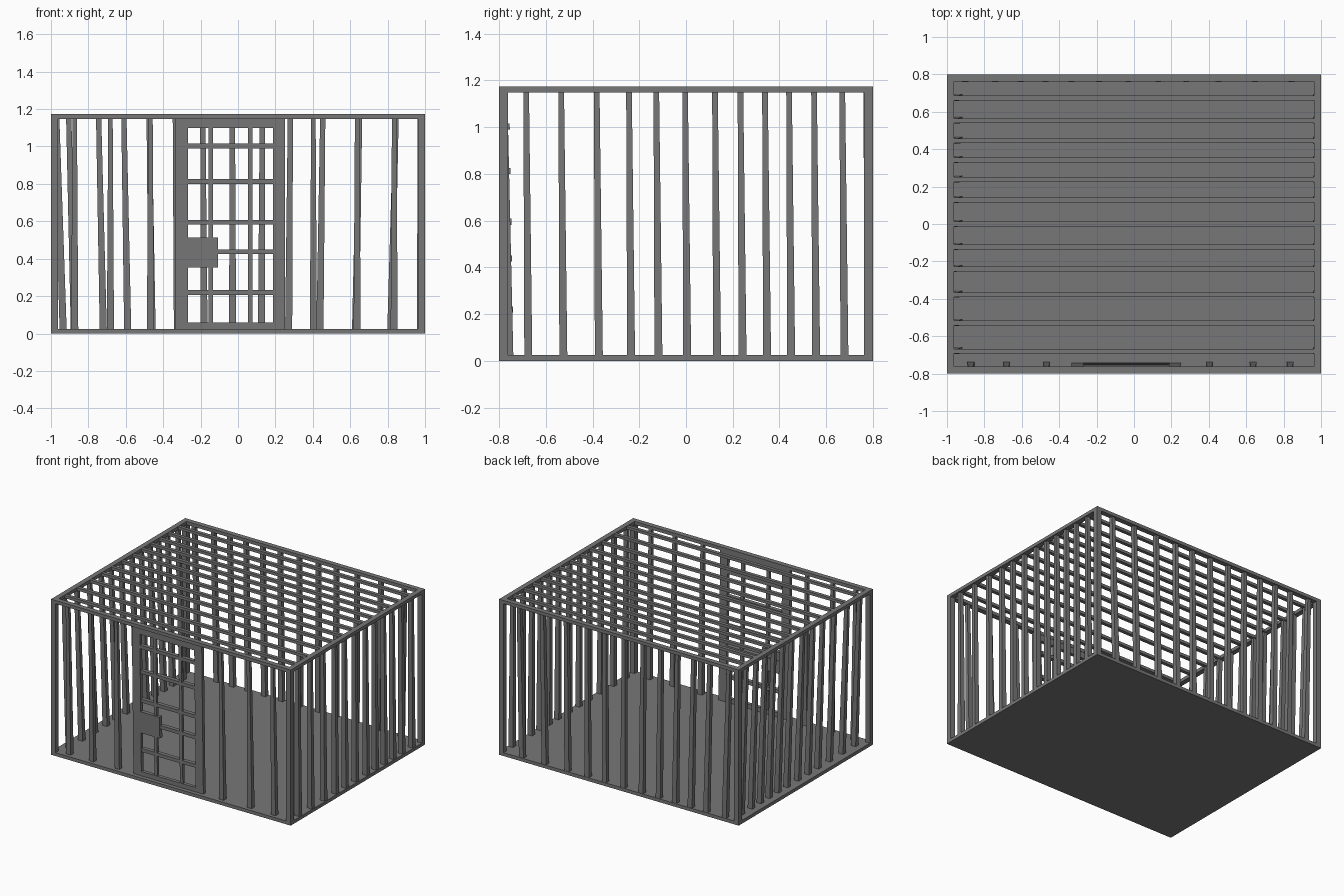
import bpy, bmesh
from mathutils import Vector

if "Cube" in bpy.data.objects:
    bpy.data.objects.remove(bpy.data.objects["Cube"])

# dark iron for every part
iron = bpy.data.materials.new("dark_iron")
iron.diffuse_color = (.185, .185, .185, 1)
iron.use_nodes = True
iron.node_tree.nodes["Principled BSDF"].inputs["Base Color"].default_value = iron.diffuse_color


def mesh_object(name, prisms):
    """Each prism = two rectangles (x0, x1, y0, y1, z), bottom and top, joined into a solid."""
    bm = bmesh.new()
    for lo, hi in prisms:
        rings = []
        for x0, x1, y0, y1, z in (lo, hi):
            rings.append([bm.verts.new(Vector(p)) for p in
                          ((x0, y0, z), (x1, y0, z), (x1, y1, z), (x0, y1, z))])
        b, t = rings
        bm.faces.new(b[::-1])
        bm.faces.new(t)
        for i in range(4):
            j = (i + 1) % 4
            bm.faces.new((b[i], b[j], t[j], t[i]))
    me = bpy.data.meshes.new(name)
    bm.to_mesh(me)
    bm.free()
    me.materials.append(iron)
    ob = bpy.data.objects.new(name, me)
    bpy.context.collection.objects.link(ob)
    return ob


def box(x0, x1, y0, y1, z0, z1):
    return (x0, x1, y0, y1, z0), (x0, x1, y0, y1, z1)


def bar(bx, by, tx, ty, wx0=.019, wy0=.017, wx1=.015, wy1=.012):
    """Tapered, slightly leaning upright bar from floor to roof frame."""
    return ((bx - wx0, bx + wx0, by - wy0, by + wy0, .02),
            (tx - wx1, tx + wx1, ty - wy1, ty + wy1, 1.152))


X, Y, H, W = 1.0, .8, 1.173, .038      # half sizes, height, frame width
RAIL = 1.148                           # underside of the roof frame

# floor slab
mesh_object("floor", [box(-X, X, -Y, Y, 0, .025)])

# corner posts
mesh_object("corner_posts", [box(min(sx * X, sx * (X - W)), max(sx * X, sx * (X - W)),
                                 min(sy * Y, sy * (Y - W)), max(sy * Y, sy * (Y - W)),
                                 .025, RAIL) for sx in (-1, 1) for sy in (-1, 1)])

# roof frame
mesh_object("roof_frame", [
    box(-X, X, -Y, -Y + W, RAIL, H), box(-X, X, Y - W, Y, RAIL, H),
    box(-X, -X + W, -Y + W, Y - W, RAIL, H), box(X - W, X, -Y + W, Y - W, RAIL, H)])

# roof slats and side bars share the same spacing
rows = [-.68, -.53, -.378, -.24, -.123, 0, .128, .237, .342, .445, .552, .673]
mesh_object("roof_slats", [box(-.97, .97, y - .013, y + .013, 1.15, 1.171) for y in rows])
mesh_object("right_bars", [bar(.976, y + .005, .975, y - .004) for y in rows])
mesh_object("left_bars", [bar(-.935, y + .005, -.97, y - .004) for y in rows])

# back bars, converging a little toward the floor
back = [-.905, -.745, -.61, -.475, -.335, -.188, -.03, .13, .28, .453, .65, .845]
mesh_object("back_bars", [bar(x * .967, .78, x, .775, wx1=.014, wy1=.015) for x in back])

# front bars either side of the door
front = [-.873, -.682, -.468, .403, .637, .835]
mesh_object("front_bars", [bar(x, -.756, x, -.777, wx1=.012) for x in front])


def door_y(z):
    return -.777 + .02 * (1.15 - z) / 1.125


def door_piece(x0, x1, z0, z1, d0=.013, d1=.013):
    """Solid following the slight lean of the door."""
    a, b = door_y(z0), door_y(z1)
    return (x0, x1, a - d0, a + d1, z0), (x0, x1, b - d0, b + d1, z1)


# door frame
mesh_object("door_frame", [
    door_piece(-.333, -.267, .025, 1.15), door_piece(.187, .25, .025, 1.15),
    door_piece(-.267, .187, .025, .058), door_piece(-.267, .187, 1.10, 1.15)])

# door grille
mesh_object("door_uprights", [door_piece(x - .012, x + .012, .05, 1.11, .01, .01)
                              for x in (-.147, .065)])
mesh_object("door_crossbars", [door_piece(-.27, .19, z - .013, z + .013, .010, .02)
                               for z in (.22, .437, .595, .813, 1.003)])

# lock plate
mesh_object("lock_box", [door_piece(-.272, -.108, .352, .513, .015, .015)])
